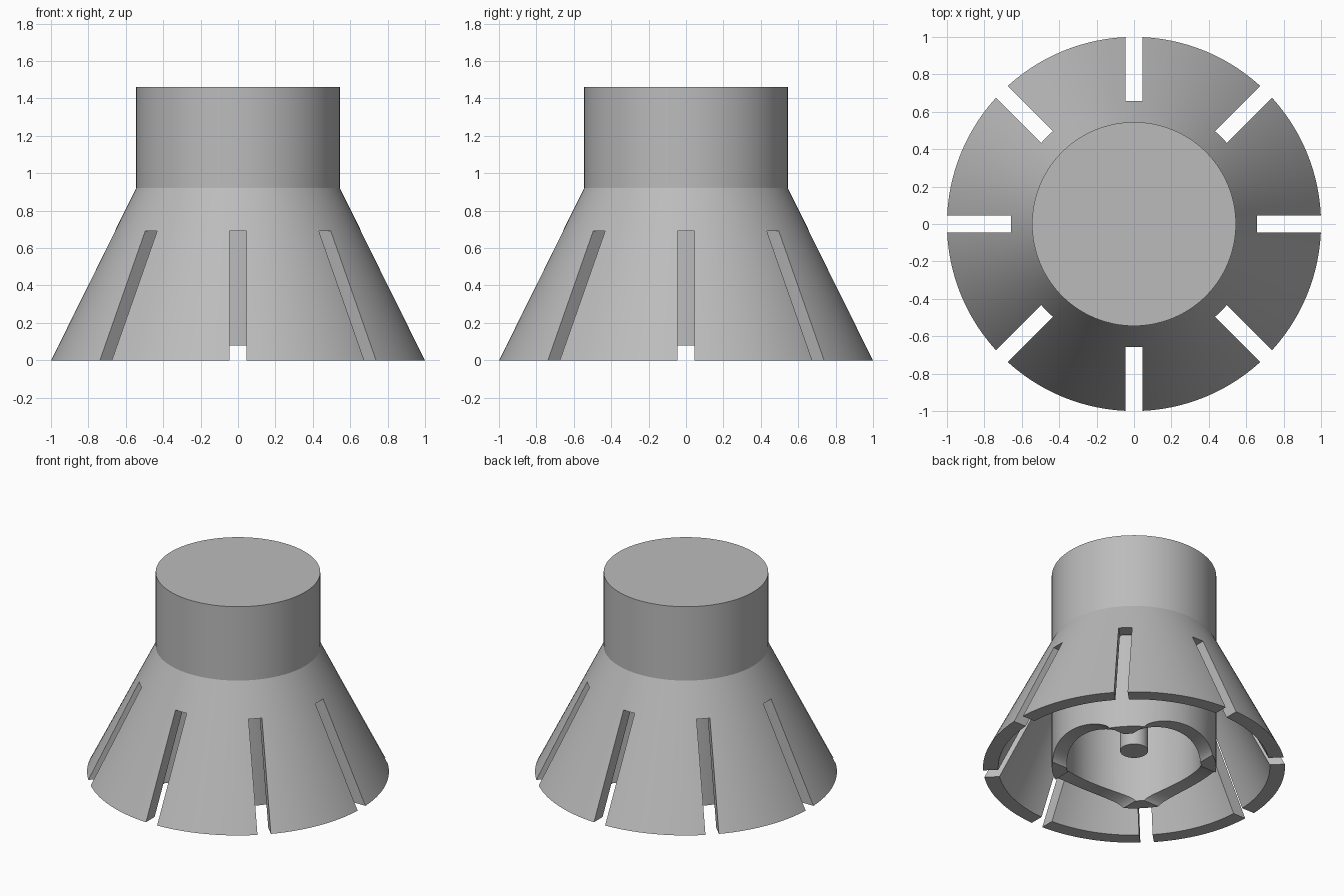
import bpy, bmesh, math
from mathutils import Matrix

SEG = 128

cube = bpy.data.objects.get("Cube")
if cube:
    bpy.data.objects.remove(cube, do_unlink=True)

grey = bpy.data.materials.new("plain_grey")
grey.use_nodes = True
grey.diffuse_color = (0.5, 0.5, 0.5, 1)
grey.node_tree.nodes["Principled BSDF"].inputs["Base Color"].default_value = (0.5, 0.5, 0.5, 1)


def make(name, bm):
    bmesh.ops.recalc_face_normals(bm, faces=bm.faces)
    mesh = bpy.data.meshes.new(name)
    bm.to_mesh(mesh)
    bm.free()
    mesh.materials.append(grey)
    obj = bpy.data.objects.new(name, mesh)
    bpy.context.collection.objects.link(obj)
    return obj


def lathe(name, profile):
    """Spin an (r, z) profile that starts and ends on the axis."""
    bm = bmesh.new()
    verts = [bm.verts.new((r, 0, z)) for r, z in profile]
    edges = [bm.edges.new(pair) for pair in zip(verts, verts[1:])]
    bmesh.ops.spin(bm, geom=verts + edges, axis=(0, 0, 1), cent=(0, 0, 0),
                   steps=SEG, angle=math.tau)
    bmesh.ops.remove_doubles(bm, verts=bm.verts, dist=1e-4)
    return make(name, bm)


def smooth(obj):
    bpy.ops.object.select_all(action='DESELECT')
    obj.select_set(True)
    bpy.context.view_layer.objects.active = obj
    bpy.ops.object.shade_smooth_by_angle(angle=math.radians(25))


def cut(obj, cutter):
    cutter.hide_render = True
    cutter.hide_set(True)
    mod = obj.modifiers.new(cutter.name, 'BOOLEAN')
    mod.operation = 'DIFFERENCE'
    mod.solver = 'EXACT'
    mod.object = cutter
    bpy.ops.object.select_all(action='DESELECT')
    bpy.context.view_layer.objects.active = obj
    obj.select_set(True)
    bpy.ops.object.modifier_apply(modifier=mod.name)
    bpy.data.objects.remove(cutter, do_unlink=True)


# Cap, flared skirt and hollow inner hub as one turned body
body = lathe("cap_with_skirt", [
    (0, 1.46), (0.545, 1.46), (0.545, 0.92), (1, 0), (0.9, 0), (0.545, 0.72),
    (0.545, 0), (0.445, 0), (0.445, 0.8), (0, 0.8)])

# Eight radial slots through the skirt
bm = bmesh.new()
for i in range(8):
    place = (Matrix.Rotation(i * math.tau / 8, 4, 'Z')
             @ Matrix.Translation((0.85, 0, 0.295))
             @ Matrix.Diagonal((0.6, 0.09, 0.79, 1)))
    bmesh.ops.create_cube(bm, size=1, matrix=place)
cut(body, make("slot_cutter", bm))

# Shallow arches across the hub rim, leaving four feet
for i in range(2):
    bm = bmesh.new()
    place = (Matrix.Translation((0, 0, -0.02)) @ Matrix.Rotation(i * math.pi / 2, 4, 'Z')
             @ Matrix.Diagonal((1, 0.3, 0.1, 1)) @ Matrix.Rotation(math.pi / 2, 4, 'Y'))
    bmesh.ops.create_cone(bm, cap_ends=True, segments=64, radius1=1, radius2=1,
                          depth=1.24, matrix=place)
    cut(body, make("arch_cutter", bm))
smooth(body)

# Pin hanging inside the hub
bm = bmesh.new()
bmesh.ops.create_cone(bm, cap_ends=True, segments=48, radius1=0.093, radius2=0.093,
                      depth=0.76, matrix=Matrix.Translation((0.05, 0.06, 0.46)))
smooth(make("inner_pin", bm))
